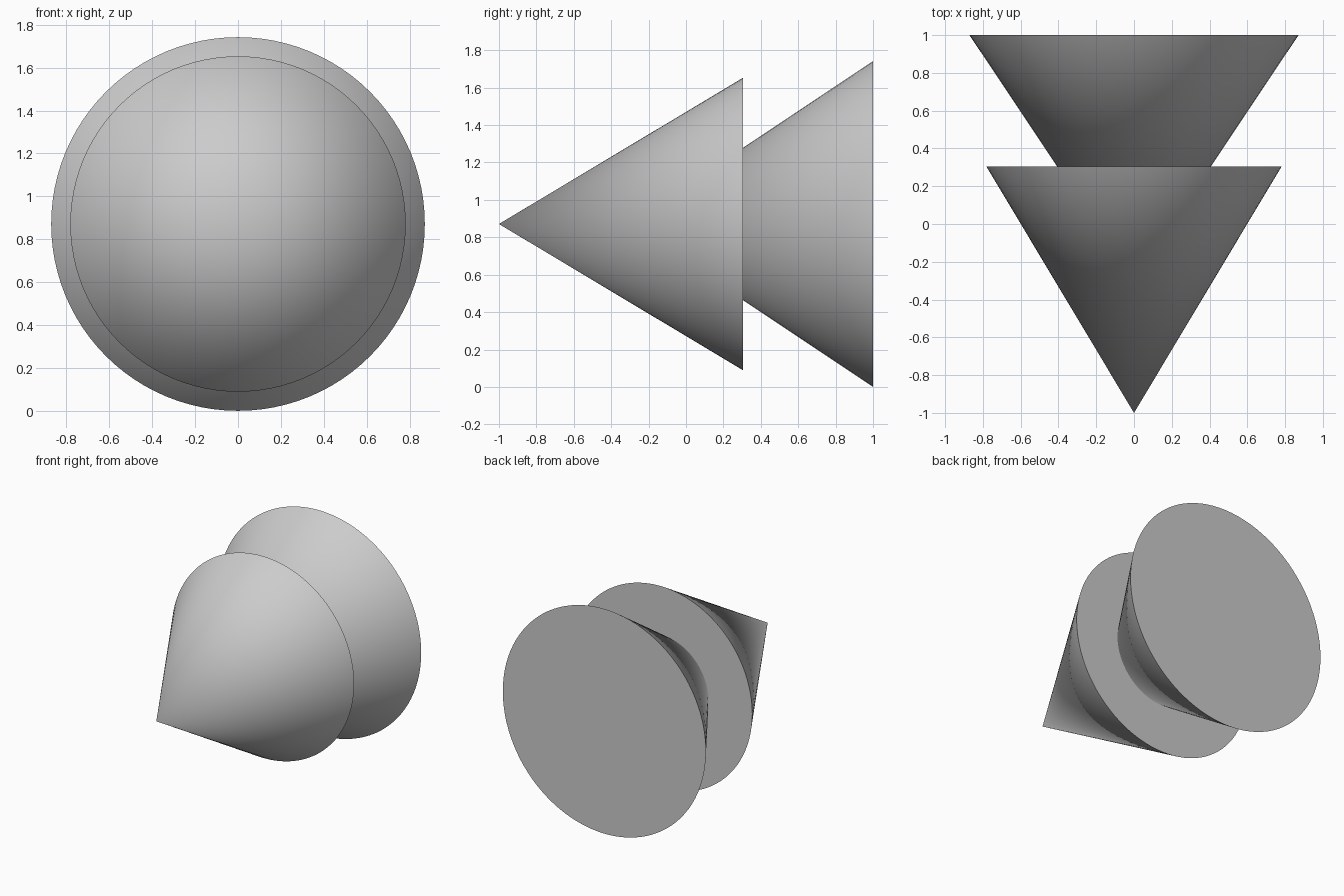
import bpy
import math

if "Cube" in bpy.data.objects:
    bpy.data.objects.remove(bpy.data.objects["Cube"])

AXIS_Z = 0.871  # height of the shared centre line


def add_cone(name, tip_y, base_y, radius):
    """Solid cone lying along y, tip towards the front."""
    bpy.ops.mesh.primitive_cone_add(
        vertices=96, radius1=radius, radius2=0, depth=base_y - tip_y,
        location=(0, (tip_y + base_y) / 2, AXIS_Z),
        rotation=(math.radians(90), 0, 0))
    cone = bpy.context.object
    cone.name = name
    bpy.ops.object.shade_smooth_by_angle(angle=math.radians(30))
    return cone


# Front cone, and the wider rear cone whose tip is buried inside it
add_cone("front_cone", -1.0, 0.305, 0.782)
add_cone("rear_cone", -0.305, 1.0, 0.871)
